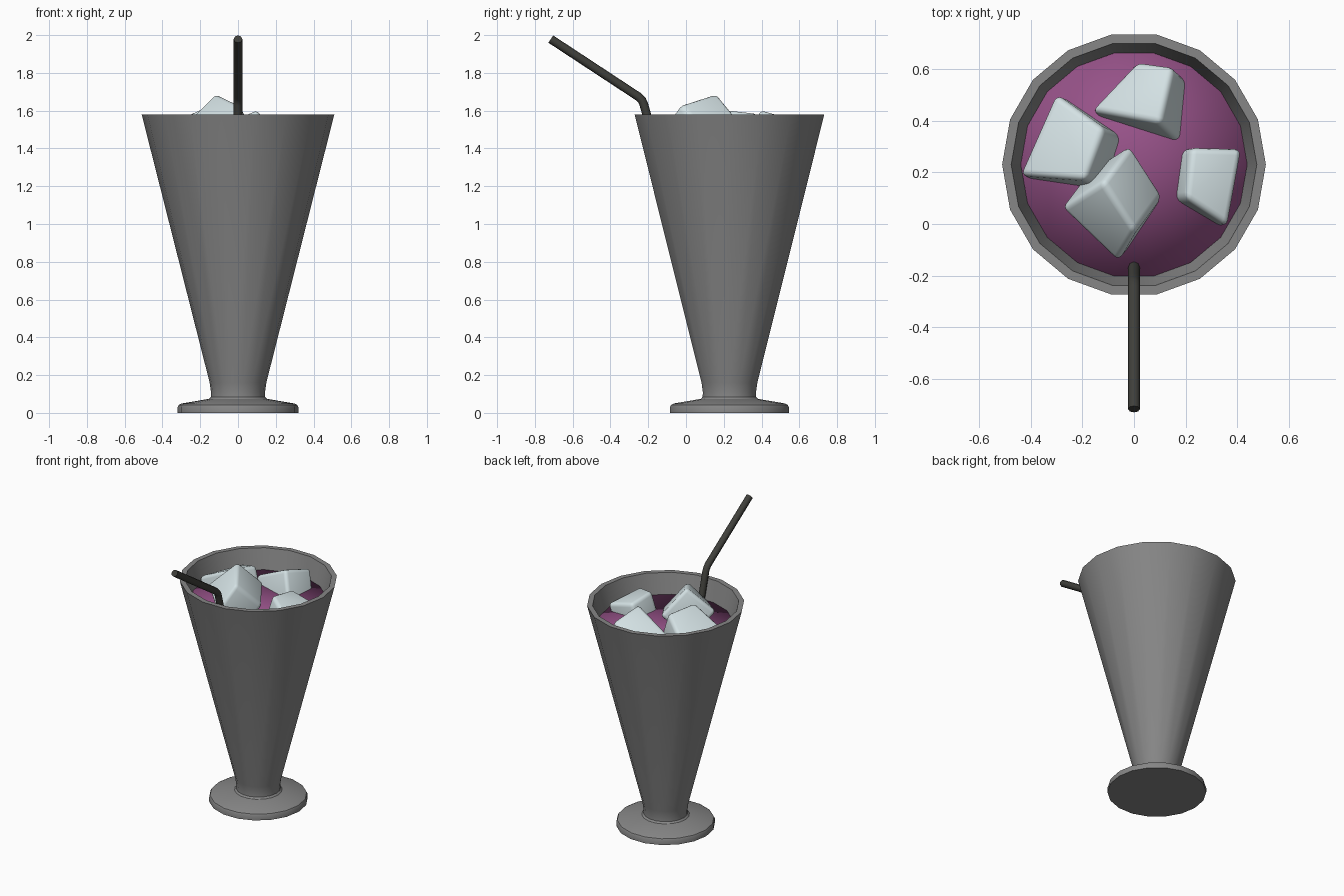
import bpy, bmesh, math
from mathutils import Vector

if "Cube" in bpy.data.objects:
    bpy.data.objects.remove(bpy.data.objects["Cube"])

CY = 0.23      # glass axis position in y
SIDES = 18


def material(name, rgb):
    m = bpy.data.materials.new(name)
    m.diffuse_color = (*rgb, 1)
    m.use_nodes = True
    m.node_tree.nodes["Principled BSDF"].inputs["Base Color"].default_value = m.diffuse_color
    return m


GLASS = material("grey_glass", (0.24, 0.24, 0.24))
DRINK = material("purple_drink", (0.31, 0.085, 0.25))
ICE = material("pale_ice", (0.66, 0.76, 0.78))
STRAW = material("dark_straw", (0.05, 0.05, 0.043))


def finish(bm, name, mat, angle=None):
    bmesh.ops.recalc_face_normals(bm, faces=bm.faces)
    me = bpy.data.meshes.new(name)
    bm.to_mesh(me)
    bm.free()
    ob = bpy.data.objects.new(name, me)
    bpy.context.collection.objects.link(ob)
    me.materials.append(mat)
    smooth(ob, angle)
    return ob


def smooth(ob, angle):
    bpy.ops.object.select_all(action='DESELECT')
    ob.select_set(True)
    bpy.context.view_layer.objects.active = ob
    if angle is None:
        bpy.ops.object.shade_smooth()
    else:
        bpy.ops.object.shade_smooth_by_angle(angle=math.radians(angle))


def lathe(name, profile, mat, angle=None):
    """Turn an (r, z) profile around the glass axis."""
    bm = bmesh.new()
    vs = [bm.verts.new((r, CY, z)) for r, z in profile]
    es = [bm.edges.new(p) for p in zip(vs, vs[1:])]
    bmesh.ops.spin(bm, geom=vs + es, cent=(0, CY, 0), axis=(0, 0, 1),
                   angle=math.tau, steps=SIDES)
    bmesh.ops.remove_doubles(bm, verts=bm.verts, dist=1e-4)
    return finish(bm, name, mat, angle)


# Footed glass, outer wall up, rim, inner wall down
lathe("glass", [(0, 0), (0.32, 0), (0.32, 0.03), (0.314, 0.042), (0.298, 0.05),
                (0.155, 0.074), (0.144, 0.085), (0.143, 0.11), (0.15, 0.16),
                (0.51, 1.58), (0.475, 1.58), (0.125, 0.2), (0, 0.2)], GLASS, 35)

# Drink filling the glass
lathe("drink", [(0, 0.21), (0.126, 0.21), (0.438, 1.44), (0, 1.44)], DRINK)


def ice_cube(name, quad, depth=0.25):
    """Rounded block: an upper face pushed down along its normal."""
    bm = bmesh.new()
    q = [Vector(p) for p in quad]
    n = (q[2] - q[0]).cross(q[3] - q[1]).normalized()
    if n.z < 0:
        n = -n
    top = [bm.verts.new(p) for p in q]
    low = [bm.verts.new(p - n * depth) for p in q]
    bm.faces.new(top)
    bm.faces.new(low[::-1])
    for i in range(4):
        j = (i + 1) % 4
        bm.faces.new((top[i], low[i], low[j], top[j]))
    bmesh.ops.recalc_face_normals(bm, faces=bm.faces)
    bmesh.ops.bevel(bm, geom=bm.edges[:], offset=0.025, segments=3,
                    profile=0.5, affect='EDGES')
    finish(bm, name, ICE, 40)


# Ice floating in the drink
ice_cube("ice_front", [(-0.12, 0.165, 1.695), (-0.285, 0.06, 1.53),
                       (-0.165 + 0.1, -0.15, 1.47), (0.005, -0.03, 1.635)])
ice_cube("ice_left", [(-0.19, 0.17, 1.615), (-0.115, 0.37, 1.59),
                      (-0.305, 0.505, 1.50), (-0.445, 0.19, 1.49)])
ice_cube("ice_back", [(0.10, 0.39, 1.61), (0.15, 0.61, 1.55),
                      (0.01, 0.63, 1.47), (-0.17, 0.44, 1.48)])
ice_cube("ice_right", [(0.20, 0.10, 1.565), (0.22, 0.295, 1.54),
                       (0.42, 0.29, 1.49), (0.365, -0.01, 1.51)])

# Bent straw
cu = bpy.data.curves.new("straw", 'CURVE')
cu.dimensions = '3D'
cu.bevel_depth = 0.023
cu.bevel_resolution = 2
cu.use_fill_caps = True
path = [(0.13, 0.35), (-0.208, 1.58), (-0.224, 1.635), (-0.233, 1.655),
        (-0.252, 1.674), (-0.716, 1.979)]
sp = cu.splines.new('POLY')
sp.points.add(len(path) - 1)
for p, (y, z) in zip(sp.points, path):
    p.co = (0, y, z, 1)
straw = bpy.data.objects.new("straw", cu)
bpy.context.collection.objects.link(straw)
cu.materials.append(STRAW)
bpy.ops.object.select_all(action='DESELECT')
straw.select_set(True)
bpy.context.view_layer.objects.active = straw
bpy.ops.object.convert(target='MESH')
smooth(bpy.context.view_layer.objects.active, 50)
